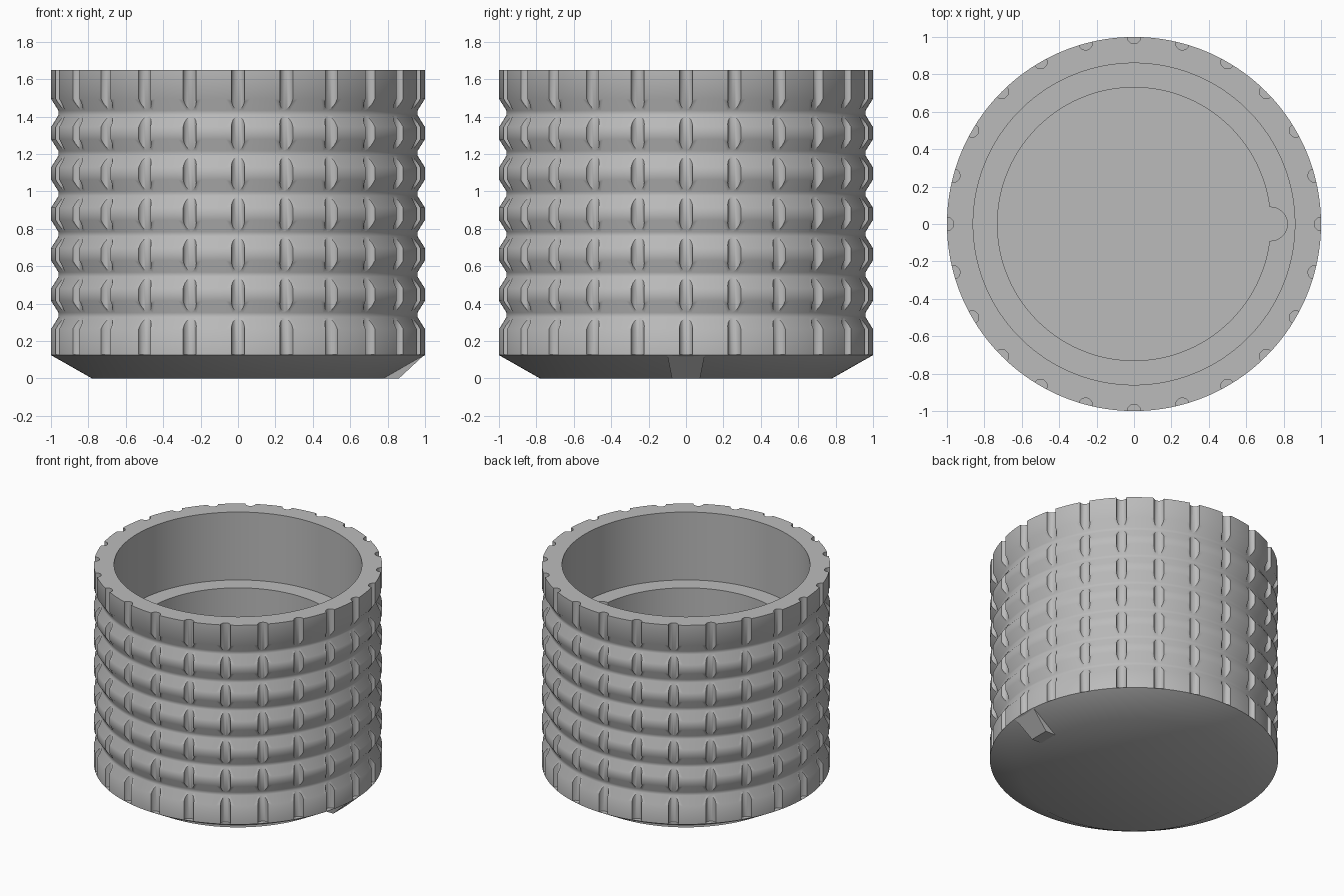
import bpy, bmesh, math
from mathutils import Matrix

cube = bpy.data.objects.get("Cube")
if cube:
    bpy.data.objects.remove(cube, do_unlink=True)

HEIGHT, BASE, LEDGE, FLOOR = 1.65, 0.125, 1.13, 0.13
SEGMENTS, NOTCHES = 192, 24

grey = bpy.data.materials.new("plain grey")
grey.use_nodes = True
grey.diffuse_color = (0.5, 0.5, 0.5, 1)
grey.node_tree.nodes["Principled BSDF"].inputs["Base Color"].default_value = (0.5, 0.5, 0.5, 1)


def finish(bm, name):
    bmesh.ops.recalc_face_normals(bm, faces=bm.faces)
    mesh = bpy.data.meshes.new(name)
    bm.to_mesh(mesh)
    bm.free()
    mesh.materials.append(grey)
    obj = bpy.data.objects.new(name, mesh)
    bpy.context.collection.objects.link(obj)
    return obj


def lathe(profile, name):
    """Revolve (radius, z) points that start and end on the axis."""
    bm = bmesh.new()
    verts = [bm.verts.new((r, 0, z)) for r, z in profile]
    edges = [bm.edges.new(pair) for pair in zip(verts, verts[1:])]
    bmesh.ops.spin(bm, geom=verts + edges, cent=(0, 0, 0), axis=(0, 0, 1),
                   angle=math.tau, steps=SEGMENTS, use_merge=True)
    bmesh.ops.remove_doubles(bm, verts=bm.verts, dist=0.0001)
    return finish(bm, name)


def rods(name, count, distance, radius, low, high, sides):
    """Ring of upright rods used as a cutter."""
    bm = bmesh.new()
    for i in range(count):
        place = (Matrix.Rotation(math.tau * i / count, 4, "Z")
                 @ Matrix.Translation((distance, 0, (low + high) / 2)))
        bmesh.ops.create_cone(bm, cap_ends=True, segments=sides, radius1=radius,
                              radius2=radius, depth=high - low, matrix=place)
    return finish(bm, name)


def cut(target, cutter):
    mod = target.modifiers.new("cut", "BOOLEAN")
    mod.operation, mod.solver, mod.object = "DIFFERENCE", "EXACT", cutter
    bpy.context.view_layer.objects.active = target
    bpy.ops.object.modifier_apply(modifier=mod.name)
    bpy.data.objects.remove(cutter, do_unlink=True)


# Cup body: bevelled base, six ring grooves, stepped cavity
profile = [(0, 0), (0.78, 0), (1, BASE)]
for i in range(6):
    z = 0.34 + 0.216 * i
    profile += [(1, z - 0.075), (0.96, z - 0.012), (0.96, z + 0.012), (1, z + 0.075)]
profile += [(1, HEIGHT), (0.86, HEIGHT), (0.86, LEDGE), (0.73, LEDGE),
            (0.73, FLOOR), (0, FLOOR)]
body = lathe(profile, "cup_body")

# Upright grip notches and the keyway inside
cut(body, rods("notch_cutter", NOTCHES, 1, 0.036, BASE + 0.002, HEIGHT + 0.1, 20))
cut(body, rods("keyway_cutter", 1, 0.73, 0.09, FLOOR + 0.002, LEDGE + 0.08, 32))

bpy.ops.object.select_all(action="DESELECT")
body.select_set(True)
bpy.context.view_layer.objects.active = body
bpy.ops.object.shade_smooth_by_angle(angle=math.radians(35))

# Wedge-shaped key on the bevel of the base
bm = bmesh.new()
for side in (-1, 1):
    for x, y, z in ((0.775, 0.075, 0), (0.86, 0.075, 0), (0.995, 0.1, BASE)):
        bm.verts.new((x, side * y, z))
bmesh.ops.convex_hull(bm, input=bm.verts)
finish(bm, "base_key")
